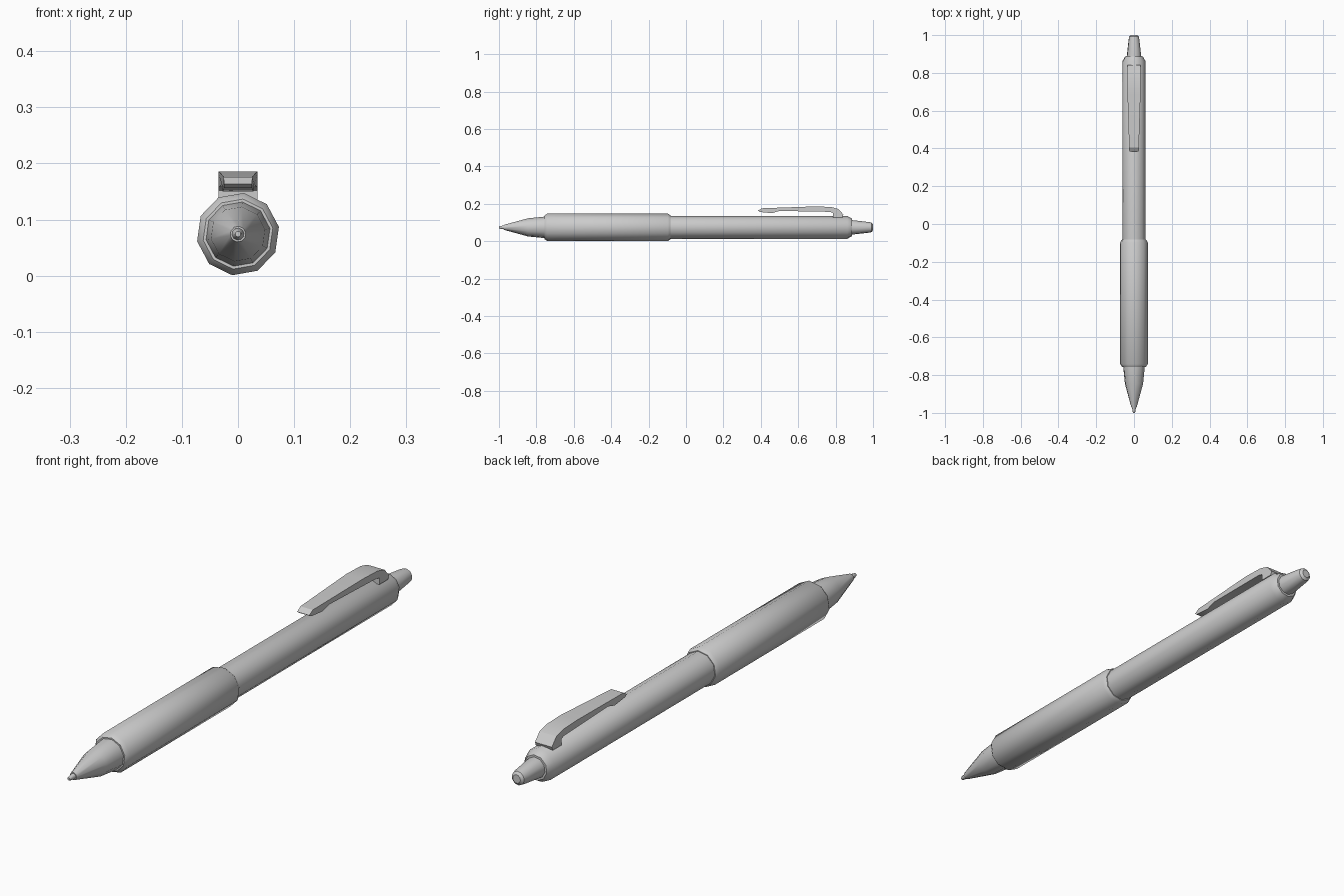
import bpy, bmesh, math

if "Cube" in bpy.data.objects:
    bpy.data.objects.remove(bpy.data.objects["Cube"])

SIDES = 10
AXIS_Z = 0.074
TURN = math.radians(10)


def finish(name, bm, angle=40):
    bmesh.ops.recalc_face_normals(bm, faces=bm.faces)
    me = bpy.data.meshes.new(name)
    bm.to_mesh(me)
    bm.free()
    ob = bpy.data.objects.new(name, me)
    bpy.context.collection.objects.link(ob)
    bpy.ops.object.select_all(action='DESELECT')
    ob.select_set(True)
    bpy.context.view_layer.objects.active = ob
    bpy.ops.object.shade_smooth_by_angle(angle=math.radians(angle))
    return ob


def turned(name, profile):
    """Ten-sided lathe along y from (y, radius) pairs, capped at both ends."""
    bm = bmesh.new()
    rings = []
    for y, r in profile:
        angles = [TURN + 2 * math.pi * i / SIDES for i in range(SIDES)]
        rings.append([bm.verts.new((r * math.cos(a), y, AXIS_Z + r * math.sin(a)))
                      for a in angles])
    for a, b in zip(rings, rings[1:]):
        for i in range(SIDES):
            j = (i + 1) % SIDES
            bm.faces.new((a[i], a[j], b[j], b[i]))
    bm.faces.new(rings[0])
    bm.faces.new(rings[-1])
    return finish(name, bm)


# Writing end, grip, barrel and push button
turned("writing_point", [(-1.0, 0.005), (-0.995, 0.007), (-0.965, 0.012), (-0.95, 0.012)])
turned("nose_cone", [(-0.972, 0.014), (-0.845, 0.049), (-0.755, 0.058), (-0.74, 0.058)])
turned("grip", [(-0.757, 0.063), (-0.742, 0.074), (-0.097, 0.074), (-0.083, 0.065)])
turned("barrel", [(-0.1, 0.062), (0.862, 0.062), (0.888, 0.047)])
turned("push_button", [(0.87, 0.039), (0.888, 0.039), (0.975, 0.029), (0.992, 0.026), (1.0, 0.016)])

# Clip: side outline in (y, z), extruded across x and tapering to its free end
outline = [(0.385, 0.163), (0.405, 0.176), (0.69, 0.186), (0.775, 0.183),
           (0.815, 0.172), (0.842, 0.142), (0.836, 0.128), (0.785, 0.128),
           (0.785, 0.152), (0.77, 0.157), (0.5, 0.162), (0.46, 0.15), (0.395, 0.156)]
bm = bmesh.new()
sides = []
for s in (-1, 1):
    sides.append([bm.verts.new((s * (0.025 + 0.01 * min(1, (y - 0.385) / 0.32)), y, z))
                  for y, z in outline])
n = len(outline)
for i in range(n):
    j = (i + 1) % n
    bm.faces.new((sides[0][i], sides[0][j], sides[1][j], sides[1][i]))
for ring in sides:
    bm.faces.new(ring)
finish("pocket_clip", bm, 30)
